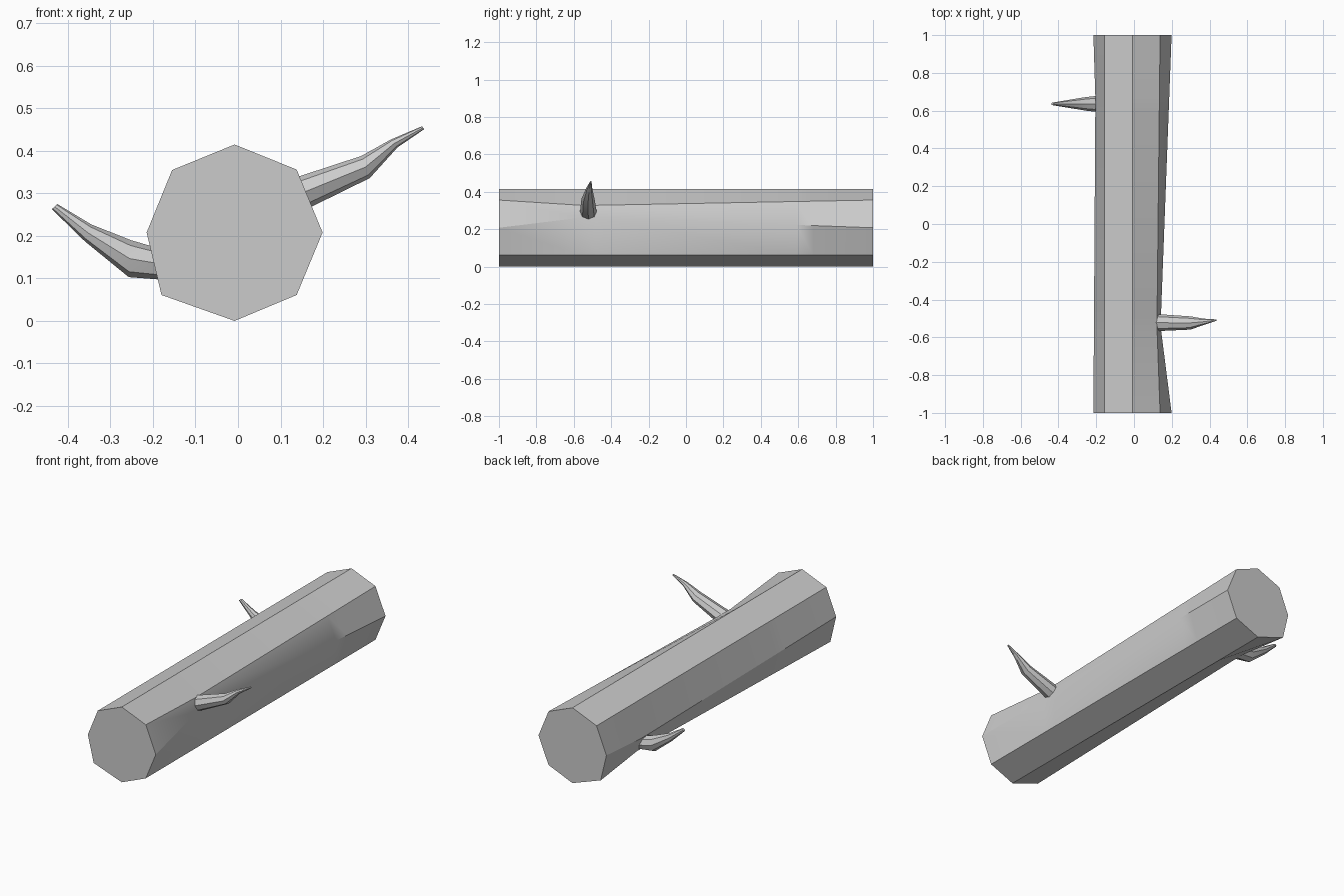
import bpy
import bmesh
from math import cos, sin, tau
from mathutils import Vector

if "Cube" in bpy.data.objects:
    bpy.data.objects.remove(bpy.data.objects["Cube"])


def loft(name, rings):
    """Skin equal-length point rings and cap both ends."""
    bm = bmesh.new()
    loops = [[bm.verts.new(p) for p in ring] for ring in rings]
    n = len(loops[0])
    for a, b in zip(loops, loops[1:]):
        for i in range(n):
            j = (i + 1) % n
            bm.faces.new((a[i], a[j], b[j], b[i]))
    bm.faces.new(loops[0][::-1])
    bm.faces.new(loops[-1])
    bmesh.ops.recalc_face_normals(bm, faces=bm.faces)
    mesh = bpy.data.meshes.new(name)
    bm.to_mesh(mesh)
    bm.free()
    obj = bpy.data.objects.new(name, mesh)
    bpy.context.collection.objects.link(obj)
    bpy.ops.object.select_all(action='DESELECT')
    obj.select_set(True)
    bpy.context.view_layer.objects.active = obj
    bpy.ops.object.shade_smooth_by_angle(angle=0.5)
    return obj


# Log: octagonal section, with pairs of edges pinched in at each branch root
SECTION = [(-0.008, 0.415), (0.138, 0.356), (0.199, 0.208), (0.138, 0.061),
           (-0.008, 0.0), (-0.18, 0.061), (-0.215, 0.208), (-0.155, 0.355)]
# section corner: (pinched x, pinched z, start y, end y)
PINCH = {1: (0.122, 0.328, -0.56, -0.48), 2: (0.143, 0.262, -0.56, -0.48),
         6: (-0.205, 0.178, 0.59, 0.68), 5: (-0.176, 0.098, 0.59, 0.68)}


def section_at(y):
    pts = []
    for i, (x, z) in enumerate(SECTION):
        if i in PINCH:
            px, pz, y0, y1 = PINCH[i]
            t = min((y + 1) / (y0 + 1), (1 - y) / (1 - y1), 1)
            x, z = x + (px - x) * t, z + (pz - z) * t
        pts.append((x, y, z))
    return pts


loft("log", [section_at(y) for y in (-1, -0.56, -0.48, 0.59, 0.68, 1)])


# Branches: tapering eight-sided tubes; each ring is (top xz, bottom xz, y, half width)
def branch(name, stations):
    rings = []
    for (tx, tz), (bx, bz), y, w in stations:
        top, bottom = Vector((tx, y, tz)), Vector((bx, y, bz))
        mid, half = (top + bottom) / 2, (top - bottom) / 2
        rings.append([mid + half * cos(k * tau / 8) + Vector((0, w * sin(k * tau / 8), 0))
                      for k in range(8)])
    loft(name, rings)


branch("right_branch", [
    ((0.11, 0.329), (0.135, 0.25), -0.522, 0.045),
    ((0.29, 0.388), (0.31, 0.336), -0.524, 0.035),
    ((0.36, 0.427), (0.375, 0.408), -0.518, 0.017),
    ((0.433, 0.458), (0.438, 0.451), -0.509, 0.004)])
branch("left_branch", [
    ((-0.18, 0.169), (-0.165, 0.096), 0.636, 0.045),
    ((-0.252, 0.19), (-0.257, 0.103), 0.636, 0.036),
    ((-0.345, 0.227), (-0.36, 0.187), 0.636, 0.02),
    ((-0.425, 0.275), (-0.438, 0.263), 0.636, 0.007)])
